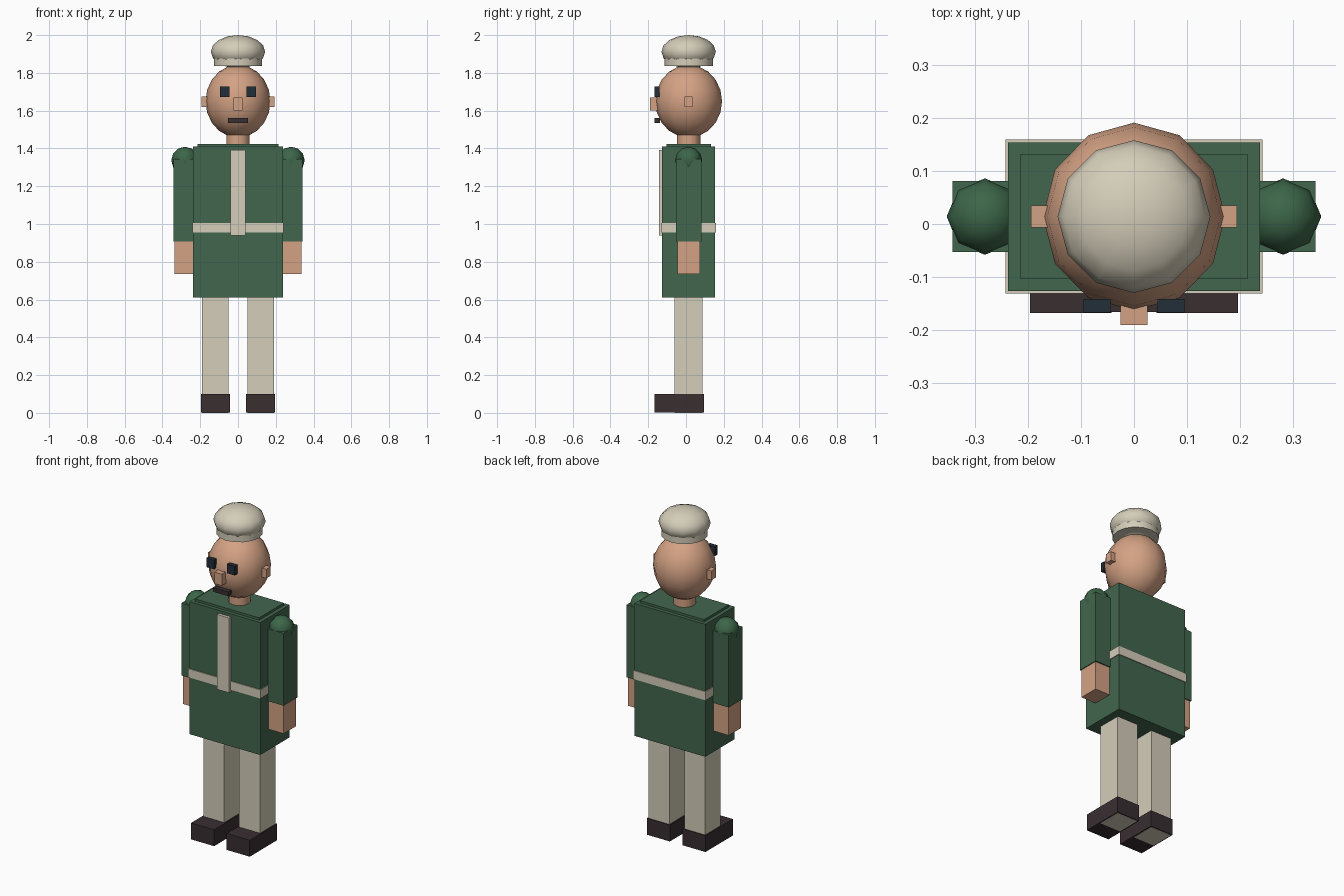
import bpy
from math import radians

cube = bpy.data.objects.get("Cube")
if cube:
    bpy.data.objects.remove(cube, do_unlink=True)

CY = 0.014  # depth of the body's centre line


def make_material(name, rgb):
    linear = [(c / 255 / 12.92) if c < 11 else ((c / 255 + 0.055) / 1.055) ** 2.4 for c in rgb]
    mat = bpy.data.materials.new(name)
    mat.use_nodes = True
    mat.diffuse_color = (*linear, 1)
    mat.node_tree.nodes["Principled BSDF"].inputs["Base Color"].default_value = (*linear, 1)
    return mat


green = make_material("coat green", (66, 102, 78))
deep_green = make_material("shoulder green", (60, 102, 73))
cream = make_material("cream cloth", (212, 205, 185))
skin = make_material("skin", (212, 162, 132))
dark = make_material("dark brown", (56, 46, 48))
eye_dark = make_material("eye blue black", (34, 46, 56))


def finish(name, mat):
    obj = bpy.context.object
    obj.name = obj.data.name = name
    obj.data.materials.append(mat)
    bpy.ops.object.transform_apply(location=False, rotation=False, scale=True)
    return obj


def box(name, mat, x, y, z):
    """Box from (low, high) ranges on each axis."""
    spans = (x, y, z)
    bpy.ops.mesh.primitive_cube_add(size=1, location=[(a + b) / 2 for a, b in spans])
    bpy.context.object.scale = [b - a for a, b in spans]
    return finish(name, mat)


def ball(name, mat, centre, radii, segments, rings):
    bpy.ops.mesh.primitive_uv_sphere_add(segments=segments, ring_count=rings, radius=1, location=centre)
    bpy.context.object.scale = radii
    obj = finish(name, mat)
    bpy.ops.object.shade_smooth()
    return obj


def tube(name, mat, radius, z, sides):
    bpy.ops.mesh.primitive_cylinder_add(vertices=sides, radius=radius, depth=z[1] - z[0],
                                        location=(0, CY, (z[0] + z[1]) / 2))
    obj = finish(name, mat)
    bpy.ops.object.shade_smooth_by_angle(angle=radians(35))
    return obj


def around(half):
    return (CY - half, CY + half)


# Coat, collar plate, belt and front stripe
box("coat", green, (-0.237, 0.237), around(0.14), (0.61, 1.41))
box("collar_plate", green, (-0.214, 0.214), around(0.118), (1.40, 1.424))
box("belt", cream, (-0.242, 0.242), around(0.145), (0.954, 1.006))
box("front_stripe", cream, (-0.04, 0.04), (-0.144, -0.12), (0.94, 1.392))

# Limbs and face parts that come in pairs
for side, s in (("left", 1), ("right", -1)):
    def pair(a, b):
        return tuple(sorted((s * a, s * b)))
    box(side + "_sleeve", green, pair(0.219, 0.342), around(0.067), (0.908, 1.345))
    ball(side + "_shoulder", deep_green, (s * 0.281, CY, 1.337), (0.072,) * 3, 8, 6)
    box(side + "_hand", skin, pair(0.223, 0.337), around(0.06), (0.735, 0.91))
    box(side + "_leg", cream, pair(0.05, 0.19), around(0.074), (0, 0.62))
    box(side + "_shoe", dark, pair(0.042, 0.196), (-0.168, 0.094), (0.001, 0.1))
    box(side + "_ear", skin, pair(0.15, 0.194), around(0.021), (1.62, 1.675))
    box(side + "_eye", eye_dark, pair(0.044, 0.095), (-0.167, -0.141), (1.672, 1.727))

# Neck and head
tube("neck", skin, 0.062, (1.41, 1.48), 12)
ball("head", skin, (0, CY, 1.65), (0.172, 0.177, 0.193), 12, 10)
box("nose", skin, (-0.025, 0.025), (-0.19, -0.14), (1.60, 1.67))
box("mouth", dark, (-0.052, 0.052), (-0.166, -0.138), (1.535, 1.56))

# Cap: straight band under a puffed crown
tube("cap_band", cream, 0.128, (1.837, 1.905), 16)
ball("cap_crown", cream, (0, CY, 1.912), (0.144, 0.144, 0.088), 12, 8)
